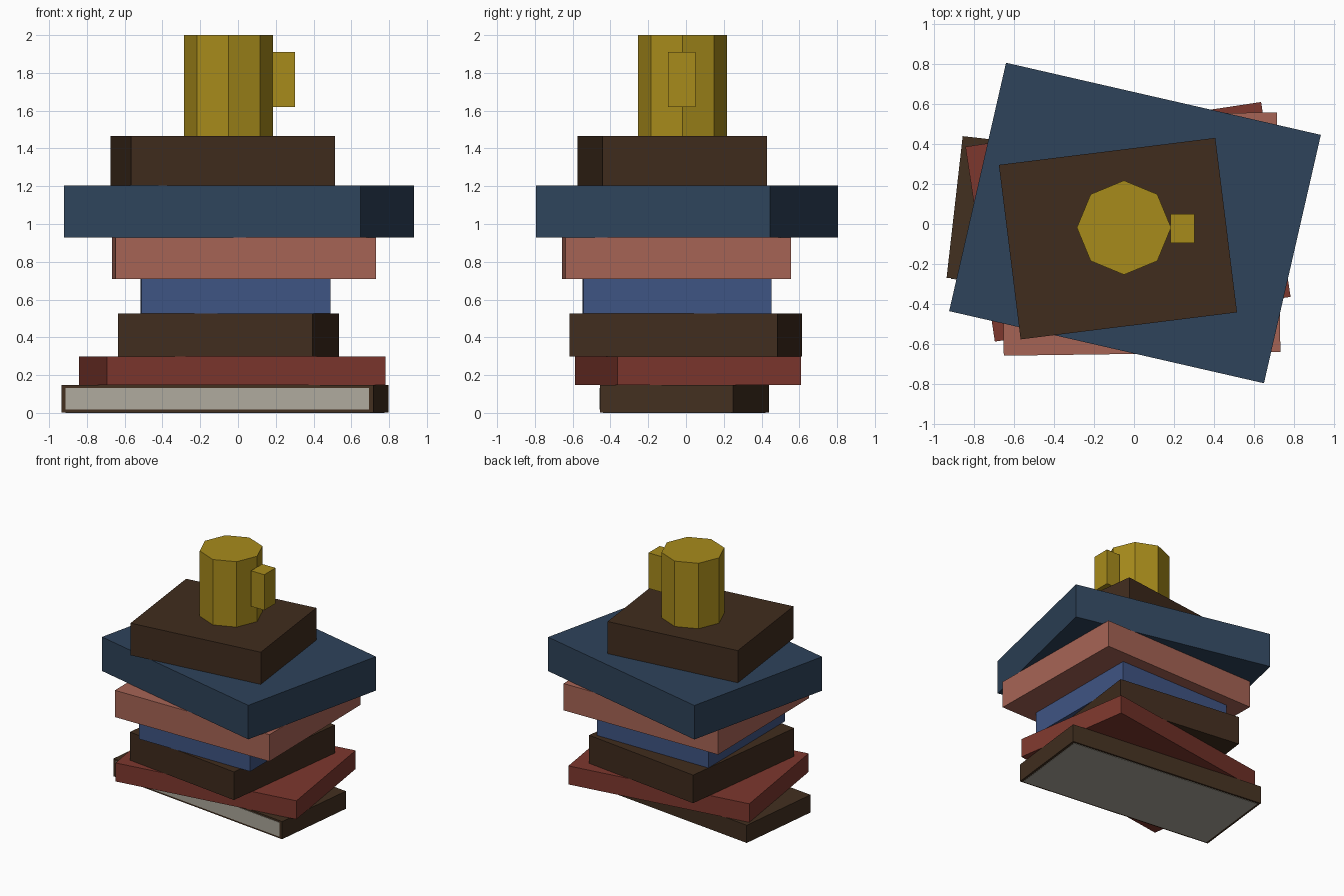
import bpy
from math import radians
from mathutils import Matrix

if "Cube" in bpy.data.objects:
    bpy.data.objects.remove(bpy.data.objects["Cube"])


def srgb(r, g, b):
    return tuple((c / 255) ** 2.2 for c in (r, g, b)) + (1.0,)


def material(name, rgb):
    m = bpy.data.materials.new(name)
    m.diffuse_color = srgb(*rgb)
    m.use_nodes = True
    m.node_tree.nodes["Principled BSDF"].inputs["Base Color"].default_value = m.diffuse_color
    return m


def box(name, size, center, angle, mat):
    """Box with given size, centre and z rotation in degrees."""
    bpy.ops.mesh.primitive_cube_add(size=1)
    ob = bpy.context.object
    ob.name = name
    ob.data.transform(Matrix.Diagonal((*size, 1)))
    ob.location = center
    ob.rotation_euler.z = radians(angle)
    ob.data.materials.append(mat)
    return ob


brown = material("brown_cover", (68, 51, 37))
dark_brown = material("dark_brown_cover", (66, 48, 35))
red = material("red_cover", (124, 58, 49))
navy = material("navy_cover", (50, 69, 91))
blue = material("blue_cover", (65, 85, 130))
salmon = material("salmon_cover", (165, 100, 86))
brass = material("mug_yellow", (166, 138, 33))
paper = material("paper", (173, 168, 155))

# Stack of books: name, width, depth, z bottom, z top, centre x, y, angle, cover
books = [
    ("book_1", 1.662, 0.711, 0.003, 0.147, -0.069, -0.009, -6.5, brown),
    ("book_2", 1.492, 0.983, 0.147, 0.298, -0.03, 0.011, 8.6, red),
    ("book_3", 1.038, 1.11, 0.298, 0.527, -0.05, -0.001, -7.25, dark_brown),
    ("book_4", 1.0, 0.995, 0.527, 0.71, -0.013, -0.047, 0.3, blue),
    ("book_5", 1.38, 1.195, 0.71, 0.928, 0.032, -0.05, 0.8, salmon),
    ("book_6", 1.611, 1.271, 0.928, 1.205, 0.005, 0.005, -12.9, navy),
    ("book_7", 1.088, 0.877, 1.205, 1.467, -0.08, -0.073, 7.1, dark_brown),
]
for name, w, d, z0, z1, x, y, a, mat in books:
    box(name, (w, d, z1 - z0), (x, y, (z0 + z1) / 2), a, mat)

# Paper panels on the front edge and underside of the lowest book
_, w, d, z0, z1, x, y, a, _ = books[0]
rot = Matrix.Rotation(radians(a), 3, "Z")
offset = rot @ Matrix.Identity(3).col[1] * (-d / 2)
box("pages_front", (w - 0.045, 0.006, 0.116), (x + offset.x, y + offset.y, 0.075), a, paper)
box("pages_underside", (w - 0.04, d - 0.03, 0.006), (x, y, 0.003), a, paper)

# Eight-sided mug with a block handle
bpy.ops.mesh.primitive_cylinder_add(vertices=8, radius=0.235, depth=0.533,
                                    location=(-0.05, -0.018, 1.7335))
mug = bpy.context.object
mug.name = "mug"
mug.data.materials.append(brass)
box("mug_handle", (0.12, 0.145, 0.29), (0.243, -0.022, 1.765), 0, brass)
